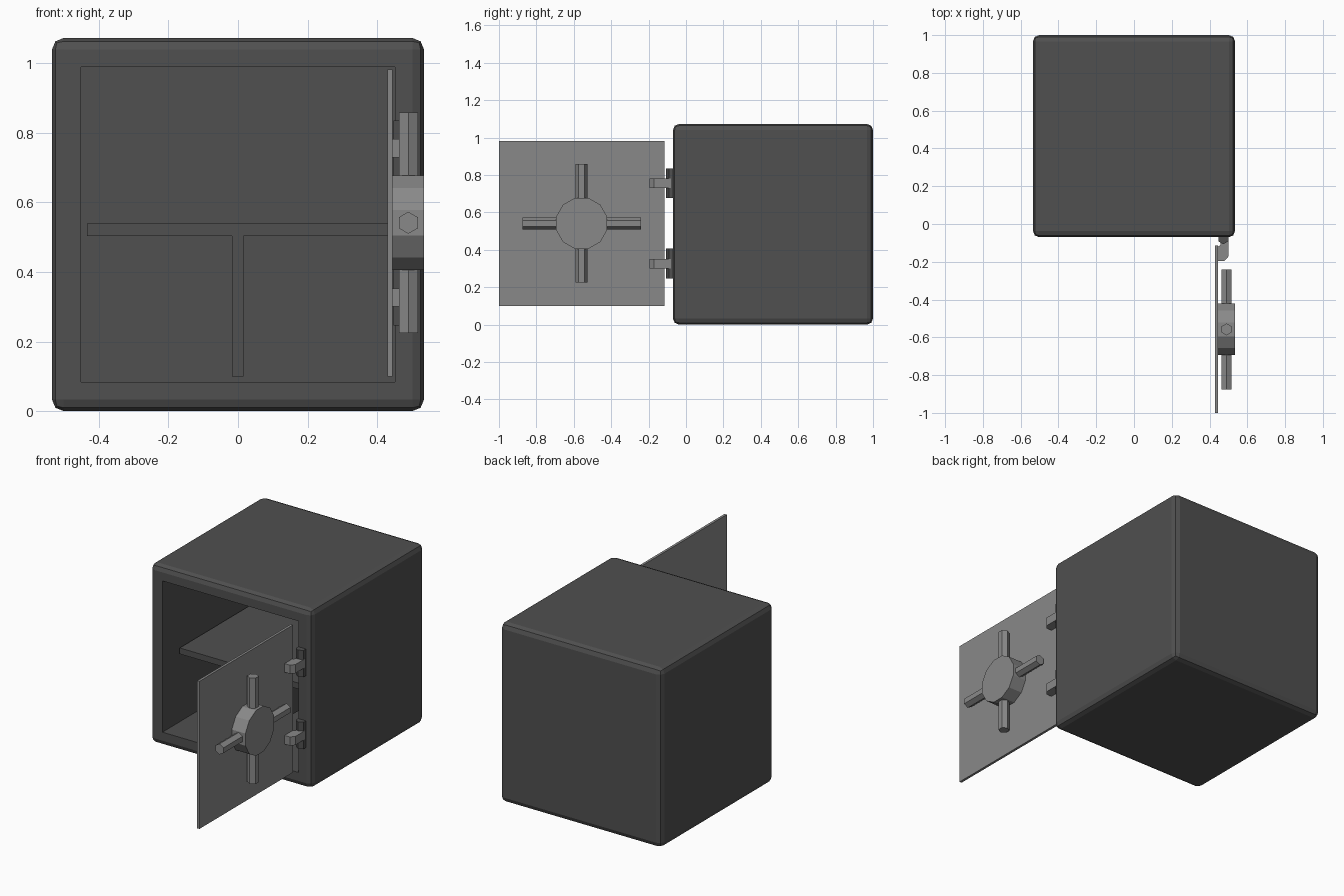
import bpy, bmesh, math
from mathutils import Matrix, Vector

if "Cube" in bpy.data.objects:
    bpy.data.objects.remove(bpy.data.objects["Cube"])


def material(name, v):
    m = bpy.data.materials.new(name)
    m.diffuse_color = (v, v, v, 1)
    m.use_nodes = True
    m.node_tree.nodes["Principled BSDF"].inputs["Base Color"].default_value = m.diffuse_color
    return m


DARK = material("dark_steel", 0.08)
METAL = material("grey_steel", 0.25)


def finish(name, bm, mat):
    bmesh.ops.recalc_face_normals(bm, faces=bm.faces)
    me = bpy.data.meshes.new(name)
    bm.to_mesh(me)
    bm.free()
    me.materials.append(mat)
    ob = bpy.data.objects.new(name, me)
    bpy.context.collection.objects.link(ob)
    return ob


def add_box(bm, lo, hi):
    lo, hi = Vector(lo), Vector(hi)
    m = Matrix.Translation((lo + hi) / 2) @ Matrix.Diagonal((*(hi - lo), 1))
    return bmesh.ops.create_cube(bm, size=1, matrix=m)["verts"]


def box(name, lo, hi, mat):
    bm = bmesh.new()
    add_box(bm, lo, hi)
    return finish(name, bm, mat)


def prism(name, sides, r, length, centre, axis, mat, spin=0):
    bm = bmesh.new()
    rot = {"x": Matrix.Rotation(math.pi / 2, 4, "Y"),
           "y": Matrix.Rotation(math.pi / 2, 4, "X"),
           "z": Matrix.Identity(4)}[axis]
    m = Matrix.Translation(centre) @ rot @ Matrix.Rotation(math.radians(spin), 4, "Z")
    bmesh.ops.create_cone(bm, cap_ends=True, segments=sides, radius1=r, radius2=r,
                          depth=length, matrix=m)
    return finish(name, bm, mat)


# Safe body: bevelled cube whose front face is inset and pushed in
bm = bmesh.new()
add_box(bm, (-0.535, -0.07, 0), (0.535, 1.0, 1.073))
bmesh.ops.bevel(bm, geom=bm.edges[:], offset=0.033, segments=2, profile=0.5, affect="EDGES")
front = max((f for f in bm.faces if f.normal.y < -0.99), key=lambda f: f.calc_area())
bmesh.ops.inset_region(bm, faces=[front], thickness=0.072)
ext = bmesh.ops.extrude_face_region(bm, geom=[front])["geom"]
for v in (g for g in ext if isinstance(g, bmesh.types.BMVert)):
    v.co.y = 0.895
if front.is_valid:
    bmesh.ops.delete(bm, geom=[front], context="FACES_ONLY")
finish("safe_body", bm, DARK)

# Interior shelf and divider
box("shelf", (-0.435, 0.07, 0.503), (0.435, 0.9, 0.539), DARK)
box("divider", (-0.017, 0.07, 0.1), (0.016, 0.9, 0.51), DARK)

# Open door
box("door", (0.43, -1.0, 0.1), (0.445, -0.115, 0.983), METAL)

# Wheel handle: 12-sided hub with two crossing hexagonal bars
C = (0.49, -0.558, 0.5415)
prism("handle_hub", 12, 0.141, 0.09, C, "x", METAL, 15)
prism("handle_bar_vertical", 6, 0.0316, 0.634, C, "z", METAL, 0)
prism("handle_bar_horizontal", 6, 0.0316, 0.634, C, "y", METAL, 0)
# points of the bars face away from the flat door side
for n, ax in (("handle_bar_vertical", (0, 0, 1)), ("handle_bar_horizontal", (0, 1, 0))):
    me = bpy.data.objects[n].data
    xs = [v.co.x for v in me.vertices]
    if max(xs) - min(xs) > 0.06:
        c = Vector(C)
        me.transform(Matrix.Translation(c) @ Matrix.Rotation(math.pi / 6, 4, Vector(ax))
                     @ Matrix.Translation(-c))

# Hinges: hexagonal pin on the body and a chamfered lug on the door
lug = [(0.44, -0.195), (0.48, -0.195), (0.5, -0.172), (0.5, -0.08),
       (0.458, -0.08), (0.458, -0.11), (0.44, -0.125)]
for label, z in (("upper", 0.756), ("lower", 0.326)):
    prism(label + "_hinge_pin", 6, 0.03, 0.16, (0.473, -0.077, z), "z", DARK)
    bm = bmesh.new()
    f = bm.faces.new([bm.verts.new((x, y, z - 0.026)) for x, y in lug])
    ext = bmesh.ops.extrude_face_region(bm, geom=[f])["geom"]
    bmesh.ops.translate(bm, vec=(0, 0, 0.052),
                        verts=[g for g in ext if isinstance(g, bmesh.types.BMVert)])
    finish(label + "_hinge_lug", bm, METAL)
